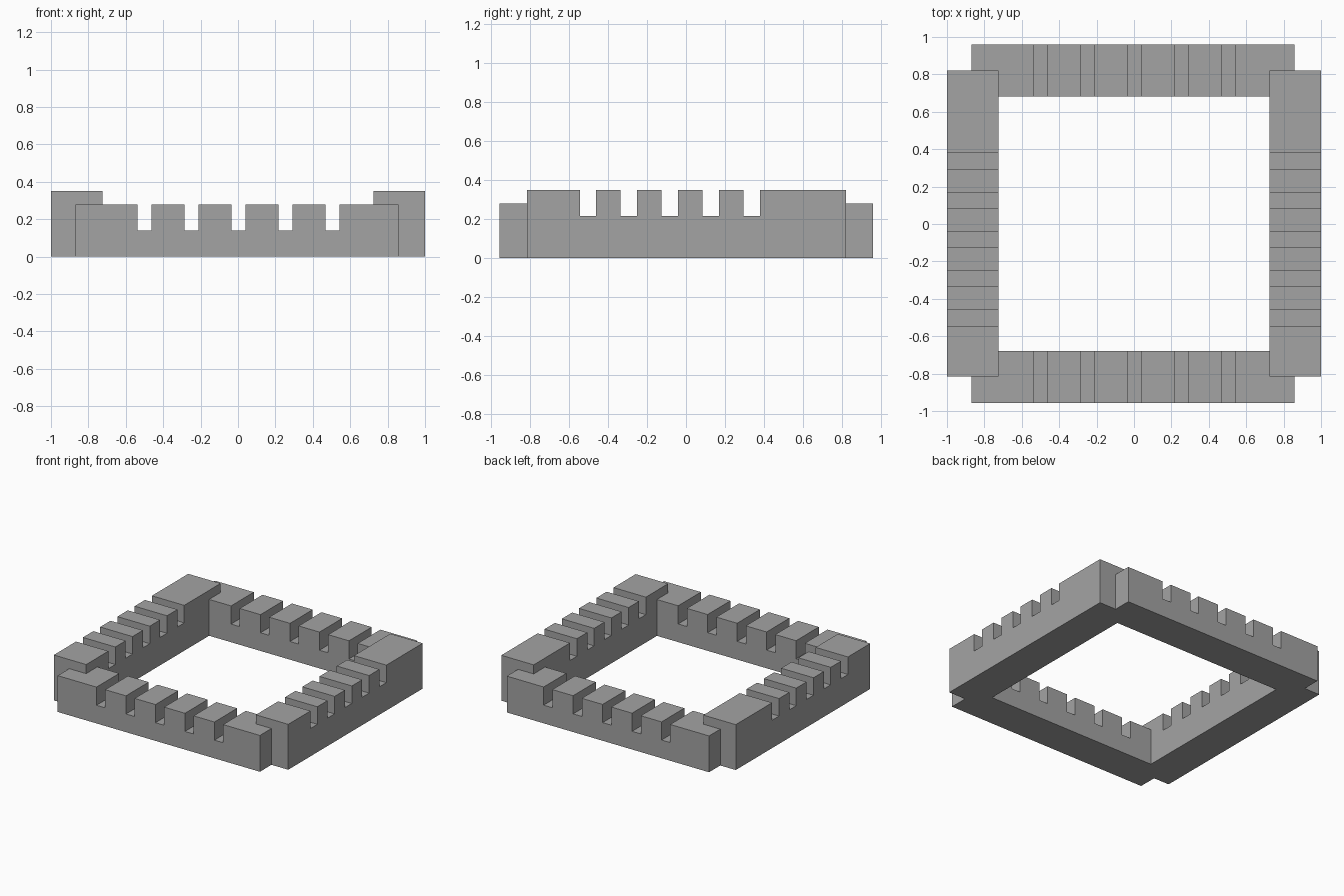
import bpy
import bmesh
from mathutils import Matrix

cube = bpy.data.objects.get("Cube")
if cube:
    bpy.data.objects.remove(cube, do_unlink=True)

# Stone colour
stone = bpy.data.materials.new("stone_grey")
stone.use_nodes = True
GREY = (0.37, 0.37, 0.37, 1)
stone.diffuse_color = GREY
stone.node_tree.nodes["Principled BSDF"].inputs["Base Color"].default_value = GREY


def notched_wall(name, start, end, height, floor, first, pitch, gap, depth, matrix):
    """Extrude a battlement outline (along x, up z) by depth along y."""
    outline = [(start, 0), (start, height)]
    for i in range(5):
        a = first + i * pitch
        b = a + gap
        outline += [(a, height), (a, floor), (b, floor), (b, height)]
    outline += [(end, height), (end, 0)]

    bm = bmesh.new()
    face = bm.faces.new([bm.verts.new((u, 0, z)) for u, z in outline])
    extruded = bmesh.ops.extrude_face_region(bm, geom=[face])["geom"]
    verts = [g for g in extruded if isinstance(g, bmesh.types.BMVert)]
    bmesh.ops.translate(bm, verts=verts, vec=(0, depth, 0))
    bm.transform(matrix)
    bmesh.ops.recalc_face_normals(bm, faces=bm.faces)
    mesh = bpy.data.meshes.new(name)
    bm.to_mesh(mesh)
    bm.free()
    mesh.materials.append(stone)
    obj = bpy.data.objects.new(name, mesh)
    bpy.context.collection.objects.link(obj)


# Low front and back walls
for name, y in (("front_wall", -0.957), ("back_wall", 0.682)):
    notched_wall(name, -0.868, 0.857, 0.28, 0.14, -0.537, 0.2515, 0.074, 0.277,
                 Matrix.Translation((0, y, 0)))

# Taller side walls, outline turned to run along y
turn = Matrix(((0, 1, 0, 0), (1, 0, 0, 0), (0, 0, 1, 0), (0, 0, 0, 1)))
for name, x in (("right_wall", -1), ("left_wall", 0.724)):
    notched_wall(name, -0.816, 0.822, 0.35, 0.215, -0.545, 0.21, 0.084, 0.276,
                 Matrix.Translation((x, 0, 0)) @ turn)
